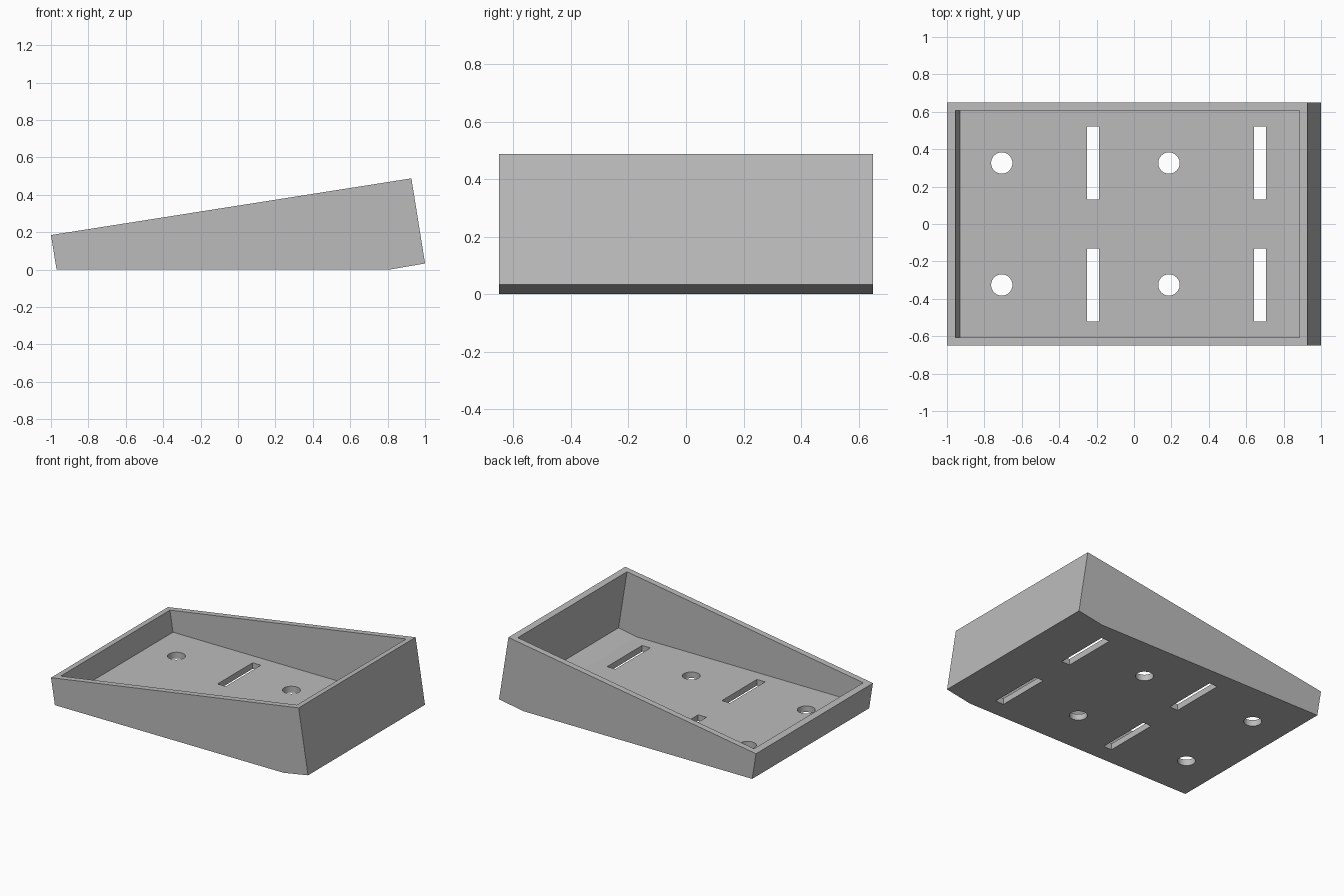
import bpy, bmesh, math

if "Cube" in bpy.data.objects:
    bpy.data.objects.remove(bpy.data.objects["Cube"])

grey = bpy.data.materials.new("plain grey")
grey.diffuse_color = (0.5, 0.5, 0.5, 1)
grey.use_nodes = True
grey.node_tree.nodes["Principled BSDF"].inputs["Base Color"].default_value = grey.diffuse_color


def prism(name, profile, half_y):
    """Extrude an x-z profile symmetrically along y."""
    bm = bmesh.new()
    face = bm.faces.new([bm.verts.new((x, -half_y, z)) for x, z in profile])
    ext = bmesh.ops.extrude_face_region(bm, geom=[face])
    verts = [v for v in ext["geom"] if isinstance(v, bmesh.types.BMVert)]
    bmesh.ops.translate(bm, verts=verts, vec=(0, 2 * half_y, 0))
    bmesh.ops.recalc_face_normals(bm, faces=bm.faces)
    mesh = bpy.data.meshes.new(name)
    bm.to_mesh(mesh)
    bm.free()
    mesh.materials.append(grey)
    obj = bpy.data.objects.new(name, mesh)
    bpy.context.collection.objects.link(obj)
    return obj


def cut(target, cutter):
    mod = target.modifiers.new(cutter.name, "BOOLEAN")
    mod.operation = "DIFFERENCE"
    mod.solver = "EXACT"
    mod.object = cutter
    cutter.hide_render = True
    cutter.hide_set(True)


# Sloped tray body, with a kicked-up bottom edge at the tall end
tray = prism("sloped_tray",
             [(-0.97, 0), (0.81, 0), (1, 0.033), (0.927, 0.488), (-1, 0.185)], 0.65)

# Open cavity following the outer walls
cavity = prism("cavity_cutter",
               [(-0.931, 0.043), (0.806, 0.043), (0.95, 0.069),
                (0.868, 0.58), (-0.97, 0.29)], 0.607)
cut(tray, cavity)

# Round holes and slots through the floor, in two rows
for row, y in (("front", -0.326), ("back", 0.326)):
    for end, x in (("low", -0.707), ("high", 0.187)):
        bpy.ops.mesh.primitive_cylinder_add(vertices=48, radius=0.057, depth=0.2,
                                            location=(x, y, 0.03))
        hole = bpy.context.object
        hole.name = f"{row}_{end}_hole_cutter"
        hole.data.materials.append(grey)
        cut(tray, hole)
    for end, x in (("low", -0.219), ("high", 0.674)):
        slot = prism(f"{row}_{end}_slot_cutter",
                     [(x - 0.032, -0.07), (x + 0.032, -0.07),
                      (x + 0.032, 0.13), (x - 0.032, 0.13)], 0.195)
        slot.location.y = y
        cut(tray, slot)

# Smooth hole walls, crisp edges elsewhere
bpy.context.view_layer.update()
bpy.ops.object.select_all(action="DESELECT")
tray.select_set(True)
bpy.context.view_layer.objects.active = tray
for mod in list(tray.modifiers):
    bpy.ops.object.modifier_apply(modifier=mod.name)
bpy.ops.object.shade_smooth_by_angle(angle=math.radians(8))
for obj in [o for o in bpy.data.objects if o.name.endswith("_cutter")]:
    bpy.data.objects.remove(obj)
